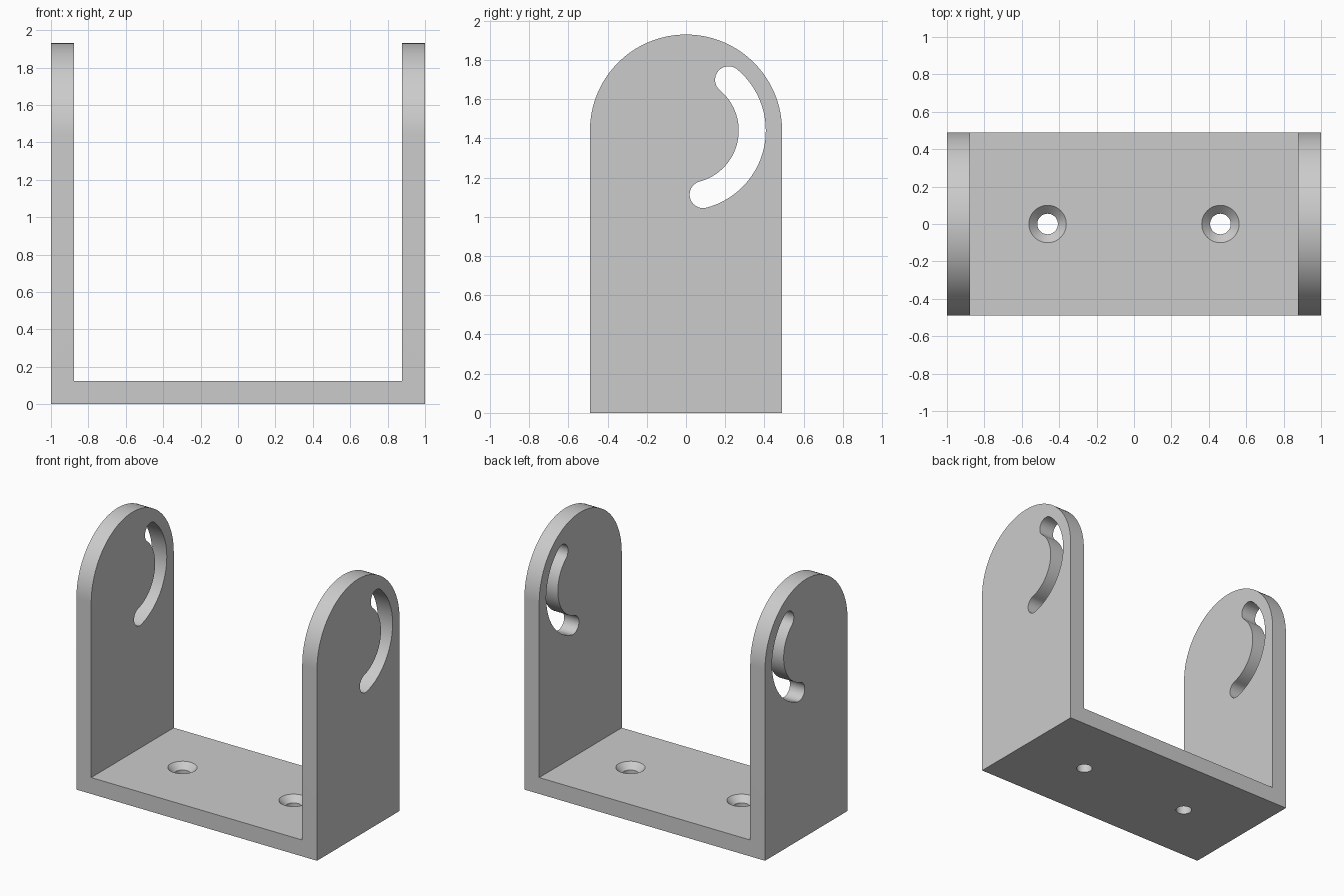
import bpy, bmesh, math

if "Cube" in bpy.data.objects:
    bpy.data.objects.remove(bpy.data.objects["Cube"])

T, D, H = 0.123, 0.49, 1.93      # plate thickness, half depth, height
PIVOT = H - D                    # centre height of the rounded top


def arc(cx, cy, r, a0, a1, n):
    return [(cx + r * math.cos(math.radians(a0 + (a1 - a0) * i / n)),
             cy + r * math.sin(math.radians(a0 + (a1 - a0) * i / n))) for i in range(n + 1)]


def loft(name, loops):
    """Closed solid skinned through matching loops of 3D points."""
    bm = bmesh.new()
    rings = [[bm.verts.new(p) for p in loop] for loop in loops]
    n = len(rings[0])
    for a, b in zip(rings, rings[1:]):
        for i in range(n):
            j = (i + 1) % n
            bm.faces.new((a[i], a[j], b[j], b[i]))
    bm.faces.new(rings[0][::-1])
    bm.faces.new(rings[-1])
    bmesh.ops.recalc_face_normals(bm, faces=bm.faces[:])
    me = bpy.data.meshes.new(name)
    bm.to_mesh(me)
    bm.free()
    ob = bpy.data.objects.new(name, me)
    bpy.context.collection.objects.link(ob)
    return ob


def along_x(name, pts, half):
    return loft(name, [[(x, y, z) for y, z in pts] for x in (-half, half)])


def cut(ob, tool, operation):
    mod = ob.modifiers.new(tool.name, 'BOOLEAN')
    mod.operation, mod.solver, mod.object = operation, 'EXACT', tool
    bpy.context.view_layer.objects.active = ob
    bpy.ops.object.modifier_apply(modifier=mod.name)
    bpy.data.objects.remove(tool)


# U-shaped bracket body
u = [(-1, 0), (1, 0), (1, 2.1), (1 - T, 2.1), (1 - T, T), (T - 1, T), (T - 1, 2.1), (-1, 2.1)]
bracket = loft("bracket", [[(x, y, z) for x, z in u] for y in (-0.7, 0.7)])

# Rounded-top side outline
outline = [(-D, -0.2), (D, -0.2)] + arc(0, PIVOT, D, 0, 180, 64)
cut(bracket, along_x("side_outline", outline, 1.2), 'INTERSECT')

# Curved adjustment slot through both side plates
R, W, A0, A1 = 0.338, 0.069, -75, 50
c0 = arc(0, PIVOT, R, A0, A0, 1)[0]
c1 = arc(0, PIVOT, R, A1, A1, 1)[0]
slot = (arc(0, PIVOT, R + W, A0, A1, 40)
        + arc(*c1, W, A1, A1 + 180, 20)[1:]
        + arc(0, PIVOT, R - W, A1, A0, 40)[1:]
        + arc(*c0, W, A0 + 180, A0 + 360, 20)[1:-1])
cut(bracket, along_x("slot_cutter", slot, 1.2), 'DIFFERENCE')

# Countersunk screw holes in the base
for side in (-1, 1):
    rings = [(0.055, -0.1), (0.055, T - 0.045), (0.12, T + 0.02)]
    loops = [[(x, y, z) for x, y in arc(side * 0.462, 0, r, 0, 360, 48)[:-1]] for r, z in rings]
    cut(bracket, loft("screw_hole_cutter", loops), 'DIFFERENCE')

# Colour and shading
grey = bpy.data.materials.new("light grey")
grey.diffuse_color = (0.6, 0.6, 0.6, 1)
grey.use_nodes = True
grey.node_tree.nodes["Principled BSDF"].inputs["Base Color"].default_value = grey.diffuse_color
bracket.data.materials.clear()
bracket.data.materials.append(grey)
for p in bracket.data.polygons:
    p.material_index = 0
bpy.ops.object.select_all(action='DESELECT')
bracket.select_set(True)
bpy.context.view_layer.objects.active = bracket
bpy.ops.object.shade_smooth_by_angle(angle=math.radians(30))
